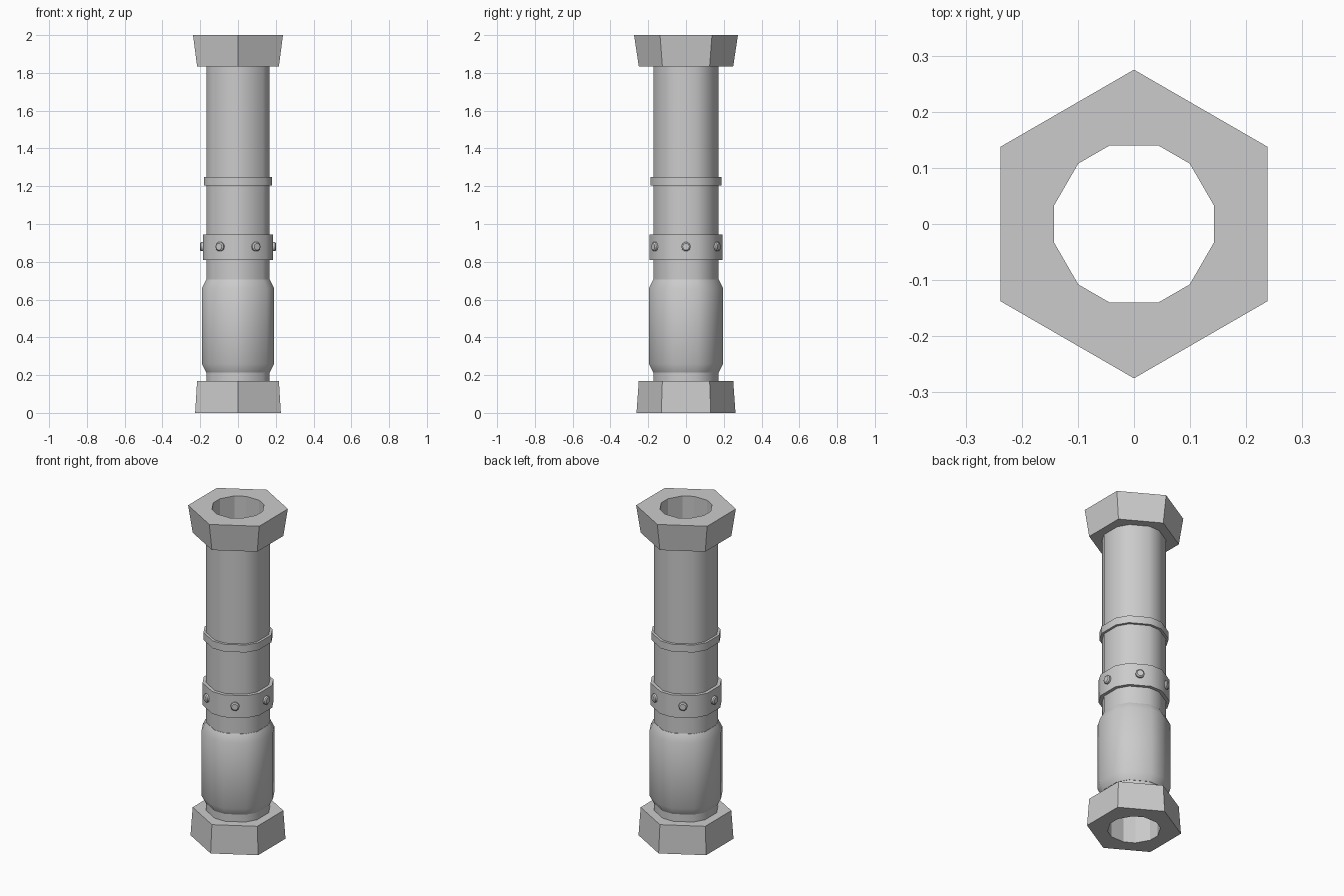
import bpy, bmesh, math
from mathutils import Matrix

cube = bpy.data.objects.get("Cube")
if cube:
    bpy.data.objects.remove(cube, do_unlink=True)

mat = bpy.data.materials.new("grey metal")
mat.use_nodes = True
GREY = (0.6, 0.6, 0.6, 1)
mat.diffuse_color = GREY
mat.node_tree.nodes["Principled BSDF"].inputs["Base Color"].default_value = GREY

HEX = [30 + 60 * k for k in range(6)]                        # pointed front and back
BODY = [60 * k + s * 18.5 for k in range(6) for s in (-1, 1)]  # hexagon with cut corners
BORE = [60 * k + s * 12.7 for k in range(6) for s in (-1, 1)]


def finish(bm, name, smooth):
    bmesh.ops.recalc_face_normals(bm, faces=bm.faces)
    mesh = bpy.data.meshes.new(name)
    bm.to_mesh(mesh)
    bm.free()
    ob = bpy.data.objects.new(name, mesh)
    bpy.context.collection.objects.link(ob)
    mesh.materials.append(mat)
    bpy.ops.object.select_all(action='DESELECT')
    bpy.context.view_layer.objects.active = ob
    ob.select_set(True)
    if smooth:
        bpy.ops.object.shade_smooth_by_angle(angle=math.radians(smooth))
    return ob


def hollow(name, angles, profile, inner_angles, inner_r, smooth=0):
    """Stack of (radius, z) outer rings around a straight hole, with flat end caps."""
    bm = bmesh.new()

    def ring(angs, r, z):
        vs = [bm.verts.new((r * math.cos(math.radians(a)), r * math.sin(math.radians(a)), z))
              for a in angs]
        return vs, [bm.edges.new((vs[i], vs[(i + 1) % len(vs)])) for i in range(len(vs))]

    def wall(a, b):
        n = len(a)
        for i in range(n):
            j = (i + 1) % n
            bm.faces.new((a[i], a[j], b[j], b[i]))

    outer = [ring(angles, r, z) for r, z in profile]
    inner = [ring(inner_angles, inner_r, profile[k][1]) for k in (0, -1)]
    for lo, hi in zip(outer, outer[1:]):
        wall(lo[0], hi[0])
    wall(inner[0][0], inner[1][0])
    for o, i in ((outer[0], inner[0]), (outer[-1], inner[1])):
        bmesh.ops.triangle_fill(bm, edges=o[1] + i[1], use_beauty=True)
    return finish(bm, name, smooth)


# Flared hexagonal end nuts
hollow("bottom_nut", HEX, [(0.262, 0), (0.25, 0.17)], BORE, 0.1465)
hollow("top_nut", HEX, [(0.25, 1.835), (0.275, 2.0)], BORE, 0.1465)

# Main tube and the parts around it
hollow("tube", BODY, [(0.176, 0.17), (0.176, 1.835)], BORE, 0.1465, 42)
hollow("lower_sleeve", BODY, [(0.178, 0.215), (0.201, 0.26), (0.201, 0.66), (0.178, 0.705)],
       BODY, 0.17, 42)
hollow("upper_ring", BODY, [(0.191, 1.205), (0.191, 1.25)], BODY, 0.17, 42)
hollow("bolt_band", BODY, [(0.196, 0.81), (0.196, 0.945)], BODY, 0.17, 42)

# Six chamfered bolts around the band
for k in range(6):
    bm = bmesh.new()
    for r1, r2, depth, x in ((0.025, 0.025, 0.02, 0.186), (0.025, 0.018, 0.006, 0.199)):
        bmesh.ops.create_cone(bm, cap_ends=True, segments=10, radius1=r1, radius2=r2, depth=depth,
                              matrix=Matrix.Translation((x, 0, 0)) @ Matrix.Rotation(math.pi / 2, 4, 'Y'))
    bmesh.ops.transform(bm, verts=bm.verts, matrix=Matrix.Translation((0, 0, 0.88))
                        @ Matrix.Rotation(math.radians(60 * k), 4, 'Z'))
    finish(bm, f"bolt_{k + 1}", 40)
